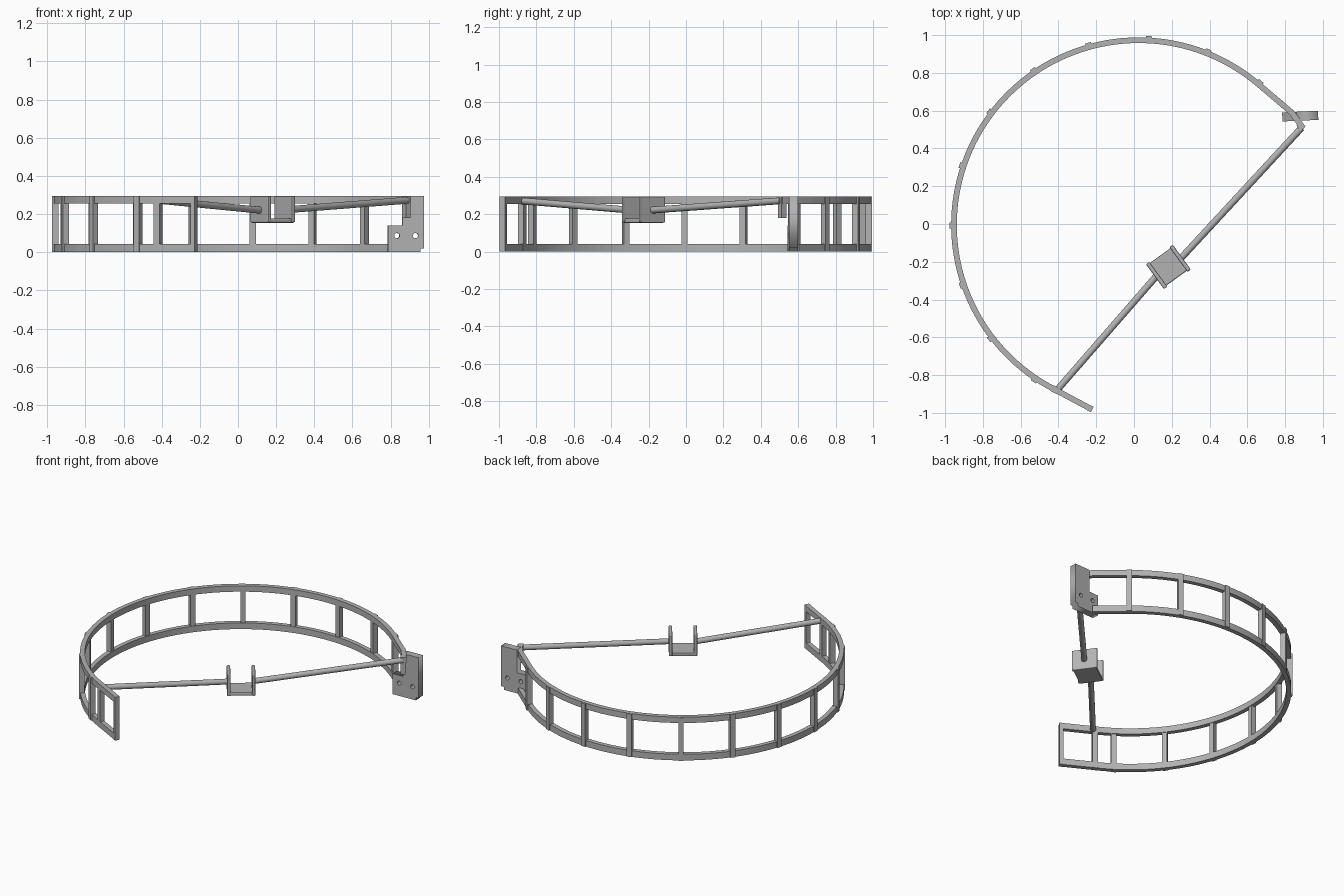
import bpy, bmesh, math
from mathutils import Vector, Matrix

if "Cube" in bpy.data.objects:
    bpy.data.objects.remove(bpy.data.objects["Cube"], do_unlink=True)

grey = bpy.data.materials.new("plain grey")
grey.use_nodes = True
COLOUR = (0.45, 0.45, 0.45, 1)
grey.diffuse_color = COLOUR
grey.node_tree.nodes["Principled BSDF"].inputs["Base Color"].default_value = COLOUR

CX, CY, R = 0.025, -0.005, 0.978
TOP = 0.295


def finish(name, bm, smooth=False):
    bmesh.ops.recalc_face_normals(bm, faces=bm.faces)
    me = bpy.data.meshes.new(name)
    bm.to_mesh(me)
    bm.free()
    ob = bpy.data.objects.new(name, me)
    bpy.context.collection.objects.link(ob)
    me.materials.append(grey)
    if smooth:
        bpy.ops.object.select_all(action='DESELECT')
        ob.select_set(True)
        bpy.context.view_layer.objects.active = ob
        bpy.ops.object.shade_smooth_by_angle(angle=math.radians(35))
    return ob


def on_ring(deg, r=R):
    a = math.radians(deg)
    return Vector((CX + r * math.cos(a), CY + r * math.sin(a)))


def rail(name, pts, z0, z1, width=0.03):
    """Rectangular section swept along a flat path."""
    bm = bmesh.new()
    rings = []
    for i, p in enumerate(pts):
        t = (pts[min(i + 1, len(pts) - 1)] - pts[max(i - 1, 0)]).normalized()
        n = Vector((t.y, -t.x)) * width / 2
        rings.append([bm.verts.new((*(p + n * s), z))
                      for s, z in ((1, z0), (1, z1), (-1, z1), (-1, z0))])
    for a, b in zip(rings, rings[1:]):
        for k in range(4):
            bm.faces.new((a[k], a[(k + 1) % 4], b[(k + 1) % 4], b[k]))
    bm.faces.new(rings[0])
    bm.faces.new(rings[-1])
    return finish(name, bm, True)


def box(name, centre, size, angle=0, bevel=0):
    bm = bmesh.new()
    bmesh.ops.create_cube(bm, size=1)
    bmesh.ops.scale(bm, vec=size, verts=bm.verts)
    if bevel:
        bmesh.ops.bevel(bm, geom=bm.edges[:], offset=bevel, segments=2,
                        profile=0.5, affect='EDGES')
    bmesh.ops.transform(bm, verts=bm.verts,
                        matrix=Matrix.Translation(centre) @ Matrix.Rotation(angle, 4, 'Z'))
    return finish(name, bm)


def rod(name, a, b, r):
    a, b = Vector(a), Vector(b)
    d = b - a
    bm = bmesh.new()
    bmesh.ops.create_cone(bm, cap_ends=True, segments=24, radius1=r, radius2=r,
                          depth=d.length)
    m = Matrix.Translation((a + b) / 2) @ d.to_track_quat('Z', 'Y').to_matrix().to_4x4()
    bmesh.ops.transform(bm, verts=bm.verts, matrix=m)
    return finish(name, bm, True)


# Curved rails: arc with a short straight run at each end
START, END = 49.6, 243.0
arc = [on_ring(START + (END - START) * i / 80) for i in range(81)]
tail = Vector((-0.222, -0.982))
joint = Vector((0.833, 0.592))
rail("bottom_rail", [joint] + arc + [tail], 0.0, 0.042)
rail("top_rail", [Vector((0.895, 0.508)), joint] + arc + [tail], 0.255, TOP)

# Uprights between the rails, standing slightly proud on the outside
for i in range(11):
    deg = START + 18.65 * i
    p = on_ring(deg, R + 0.006)
    box(f"upright_{i + 1}", (p.x, p.y, TOP / 2), (0.034, 0.032, TOP - 0.002),
        math.radians(deg))
p = on_ring(END)
box("rod_upright", (p.x, p.y, TOP / 2), (0.034, 0.034, TOP - 0.002), math.radians(END))
end_dir = (tail - arc[-1]).normalized()
p = tail - end_dir * 0.011
box("end_upright", (p.x, p.y, TOP / 2), (0.024, 0.032, TOP),
    math.atan2(end_dir.y, end_dir.x))

# Mounting plate with two screw holes
cu = bpy.data.curves.new("mounting_plate", 'CURVE')
cu.dimensions = '2D'
cu.fill_mode = 'BOTH'
cu.extrude = 0.024
outline = [(0.785, 0), (0.785, 0.14), (0.86, 0.14), (0.86, TOP), (0.975, TOP),
           (0.975, 0.02), (0.955, 0.02), (0.955, 0)]
loops = [outline]
for hx in (0.832, 0.93):
    loops.append([(hx + 0.014 * math.cos(k * math.tau / 20),
                   0.087 + 0.014 * math.sin(k * math.tau / 20)) for k in range(20)])
for loop in loops:
    sp = cu.splines.new('POLY')
    sp.points.add(len(loop) - 1)
    for pt, (x, z) in zip(sp.points, loop):
        pt.co = (x - 0.88, z, 0, 1)
    sp.use_cyclic_u = True
plate = bpy.data.objects.new("mounting_plate", cu)
bpy.context.collection.objects.link(plate)
cu.materials.append(grey)
plate.location = (0.88, 0.571, 0)
plate.rotation_euler = (math.pi / 2, 0, 0.045)
bpy.ops.object.select_all(action='DESELECT')
plate.select_set(True)
bpy.context.view_layer.objects.active = plate
bpy.ops.object.convert(target='MESH')

# Lug carrying the rod at the plate end
box("rod_lug", (0.882, 0.515, 0.237), (0.03, 0.034, 0.115), math.radians(35))

# Cross rods sloping down to the centre bracket
rod("left_rod", (0.245, -0.185, 0.222), (0.886, 0.508, 0.272), 0.018)
rod("right_rod", (0.122, -0.272, 0.22), (-0.415, -0.888, 0.272), 0.018)

# U-shaped centre bracket
ANG = math.radians(36)
C = Vector((0.182, -0.227, 0))
u = Vector((math.cos(ANG), math.sin(ANG), 0))
box("bracket_base", C + Vector((0, 0, 0.166)), (0.176, 0.148, 0.024), ANG, 0.006)
for side, s in (("left", 1), ("right", -1)):
    box(f"bracket_{side}_wall", C + u * s * 0.077 + Vector((0, 0, 0.2255)),
        (0.022, 0.162, 0.139), ANG, 0.006)
